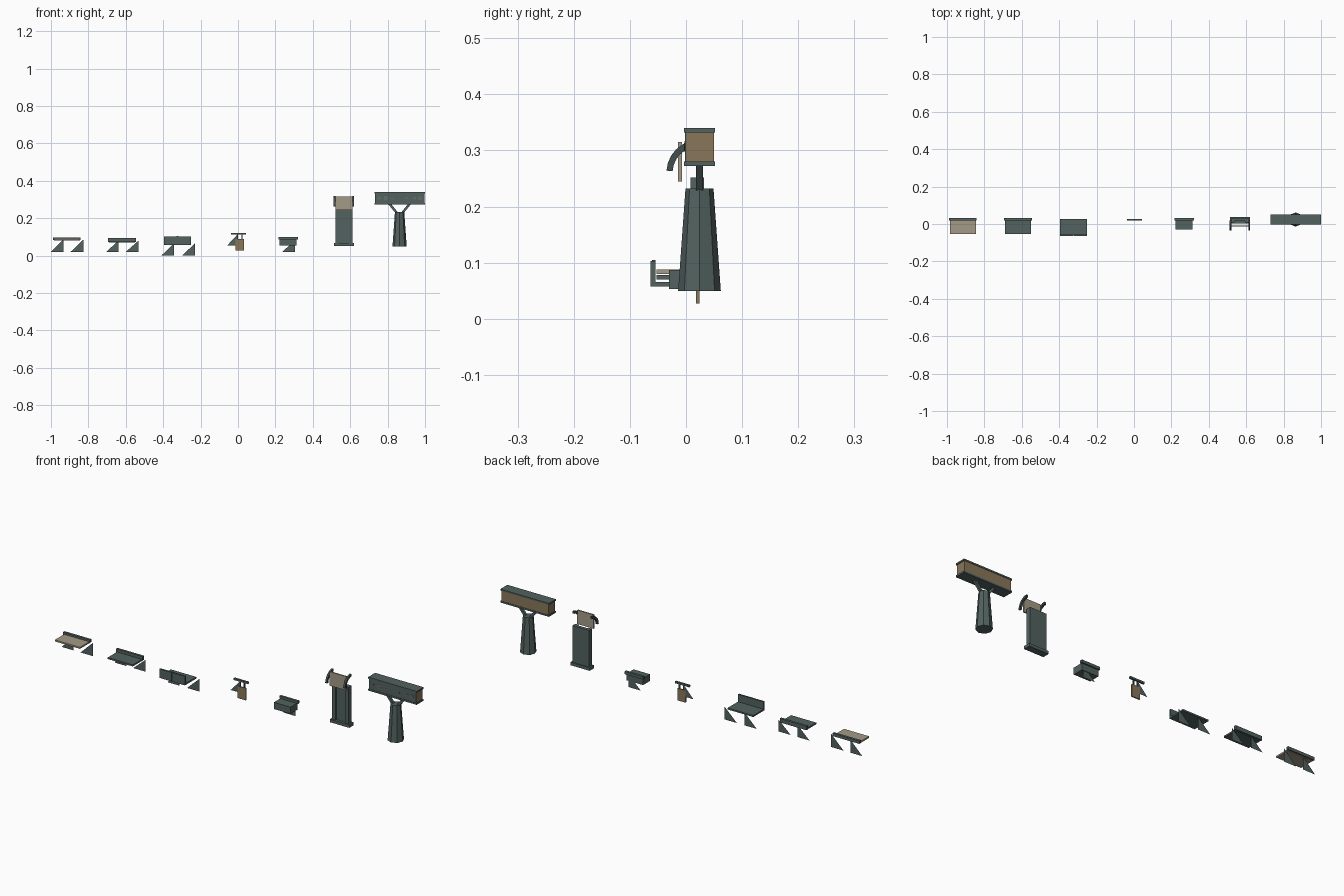
import bpy, bmesh, math

if "Cube" in bpy.data.objects:
    bpy.data.objects.remove(bpy.data.objects["Cube"])

def mat(name, c):
    m = bpy.data.materials.new(name)
    m.diffuse_color = (*c, 1)
    m.use_nodes = True
    m.node_tree.nodes["Principled BSDF"].inputs["Base Color"].default_value = m.diffuse_color
    return m

GREEN = mat("weathered_green", (0.085, 0.122, 0.115))
DARK = mat("dark_green", (0.055, 0.08, 0.075))
TAN = mat("pale_tan", (0.37, 0.32, 0.24))
BROWN = mat("wood_brown", (0.25, 0.185, 0.10))

def mesh(name, verts, faces, m):
    me = bpy.data.meshes.new(name)
    me.from_pydata(verts, [], faces)
    me.materials.append(m)
    bm = bmesh.new()
    bm.from_mesh(me)
    bmesh.ops.recalc_face_normals(bm, faces=bm.faces)
    bm.to_mesh(me)
    bm.free()
    ob = bpy.data.objects.new(name, me)
    bpy.context.collection.objects.link(ob)
    return ob

def loft(name, rings, m):
    """Skin closed rings of equal length and cap both ends."""
    n = len(rings[0])
    faces = [(k*n+i, k*n+(i+1) % n, (k+1)*n+(i+1) % n, (k+1)*n+i)
             for k in range(len(rings)-1) for i in range(n)]
    faces += [tuple(range(n)), tuple(range((len(rings)-1)*n, len(rings)*n))]
    return mesh(name, [v for r in rings for v in r], faces, m)

def box(name, x0, x1, y0, y1, z0, z1, m=GREEN):
    ring = lambda z: [(x0, y0, z), (x1, y0, z), (x1, y1, z), (x0, y1, z)]
    return loft(name, [ring(z0), ring(z1)], m)

def bracket(name, x0, x1, z0, z1, y=0.022):
    # paper-thin triangular bracket, upright edge on the right
    return mesh(name, [(x0, y, z0), (x1, y, z0), (x1, y, z1)], [(0, 1, 2)], GREEN)

# Shelf with tan top
box("tan_shelf_board", -0.985, -0.845, -0.053, 0.025, 0.080, 0.088, TAN)
box("tan_shelf_rail", -0.99, -0.841, 0.02, 0.032, 0.083, 0.098)
bracket("tan_shelf_bracket_left", -1.0, -0.933, 0.02, 0.086)
bracket("tan_shelf_bracket_right", -0.895, -0.826, 0.02, 0.086)

# Green shelf
box("green_shelf_board", -0.69, -0.55, -0.053, 0.025, 0.070, 0.078)
box("green_shelf_rail", -0.695, -0.546, 0.02, 0.032, 0.073, 0.093)
bracket("green_shelf_bracket_left", -0.705, -0.639, 0.02, 0.08)
bracket("green_shelf_bracket_right", -0.60, -0.532, 0.02, 0.08)

# Shelf with raised front lip
box("lip_shelf_board", -0.395, -0.252, -0.06, 0.028, 0.058, 0.066)
box("lip_left", -0.395, -0.326, -0.063, -0.054, 0.058, 0.103)
box("lip_right", -0.321, -0.252, -0.063, -0.054, 0.058, 0.103)
box("lip_post", -0.328, -0.319, -0.061, -0.054, 0.058, 0.105)
bracket("lip_shelf_bracket_left", -0.41, -0.343, 0.0, 0.064)
bracket("lip_shelf_bracket_right", -0.30, -0.231, 0.0, 0.064)

# Small hanging sign
box("sign_rail", -0.037, 0.043, 0.018, 0.028, 0.112, 0.121)
for i, x in enumerate((-0.002, 0.021)):
    box(f"sign_link_{i}", x-0.003, x+0.003, 0.018, 0.024, 0.085, 0.114, DARK)
box("sign_board", -0.014, 0.031, 0.018, 0.024, 0.027, 0.088, BROWN)
bracket("sign_bracket", -0.057, -0.003, 0.055, 0.113)

# Small box ledge
box("ledge_box", 0.222, 0.314, -0.03, 0.025, 0.053, 0.087)
box("ledge_rail", 0.217, 0.32, 0.02, 0.032, 0.085, 0.099)
bracket("ledge_bracket", 0.238, 0.305, 0.02, 0.085)

# Upright panel with curved arms and a hung board
box("panel_base", 0.512, 0.62, 0.002, 0.037, 0.052, 0.067)
box("panel_back", 0.52, 0.612, 0.016, 0.032, 0.06, 0.252)
for i, x in enumerate((0.52, 0.594)):
    box(f"panel_stile_{i}", x, x+0.018, 0.008, 0.018, 0.06, 0.252)
box("hung_board", 0.52, 0.612, -0.014, -0.007, 0.245, 0.315, TAN)
for i, x in enumerate((0.511, 0.611)):
    rings = []
    for k in range(7):
        a = math.radians(92 + 84*k/6)
        rings.append([(x+dx, 0.02 + r*math.cos(a), 0.26 + r*1.05*math.sin(a))
                      for dx, r in ((0, 0.044), (0.01, 0.044), (0.01, 0.055), (0, 0.055))])
    loft(f"panel_arm_{i}", rings, DARK)

# Sign box on an eight-sided tapered pillar
CX, CY = 0.864, 0.024
def octagon(r, z):
    return [(CX + r*math.cos(i*math.pi/4), CY + r*math.sin(i*math.pi/4), z) for i in range(8)]
loft("pillar", [octagon(0.038, 0.05), octagon(0.025, 0.232)], GREEN)
for s, side in ((-1, "left"), (1, "right")):
    loft(f"pillar_fork_{side}",
         [[(CX+s*a, y, z) for a, y in ((p, 0.018), (q, 0.018), (q, 0.03), (p, 0.03))]
          for p, q, z in ((0.004, 0.02, 0.225), (0.045, 0.062, 0.276))], GREEN)
box("sign_box_body", 0.733, 0.996, 0.0, 0.05, 0.277, 0.334, BROWN)
box("sign_box_front", 0.733, 0.996, -0.002, 0.001, 0.279, 0.333, GREEN)
box("sign_box_top", 0.729, 1.0, -0.004, 0.052, 0.332, 0.34)
box("sign_box_bottom", 0.729, 1.0, -0.004, 0.052, 0.272, 0.28)
# round studs on the sign front
for i, (x, r) in enumerate(((0.757, 0.007), (0.79, 0.01), (0.825, 0.006),
                            (0.9, 0.006), (0.943, 0.007), (0.972, 0.009))):
    for nm, rr, d, m in (("ring", r, 0.003, BROWN), ("stud", r*0.6, 0.0036, GREEN)):
        loft(f"sign_{nm}_{i}",
             [[(x + rr*math.cos(k*math.pi/4), y, 0.307 + rr*math.sin(k*math.pi/4))
               for k in range(8)] for y in (-0.001, -d)], m)
